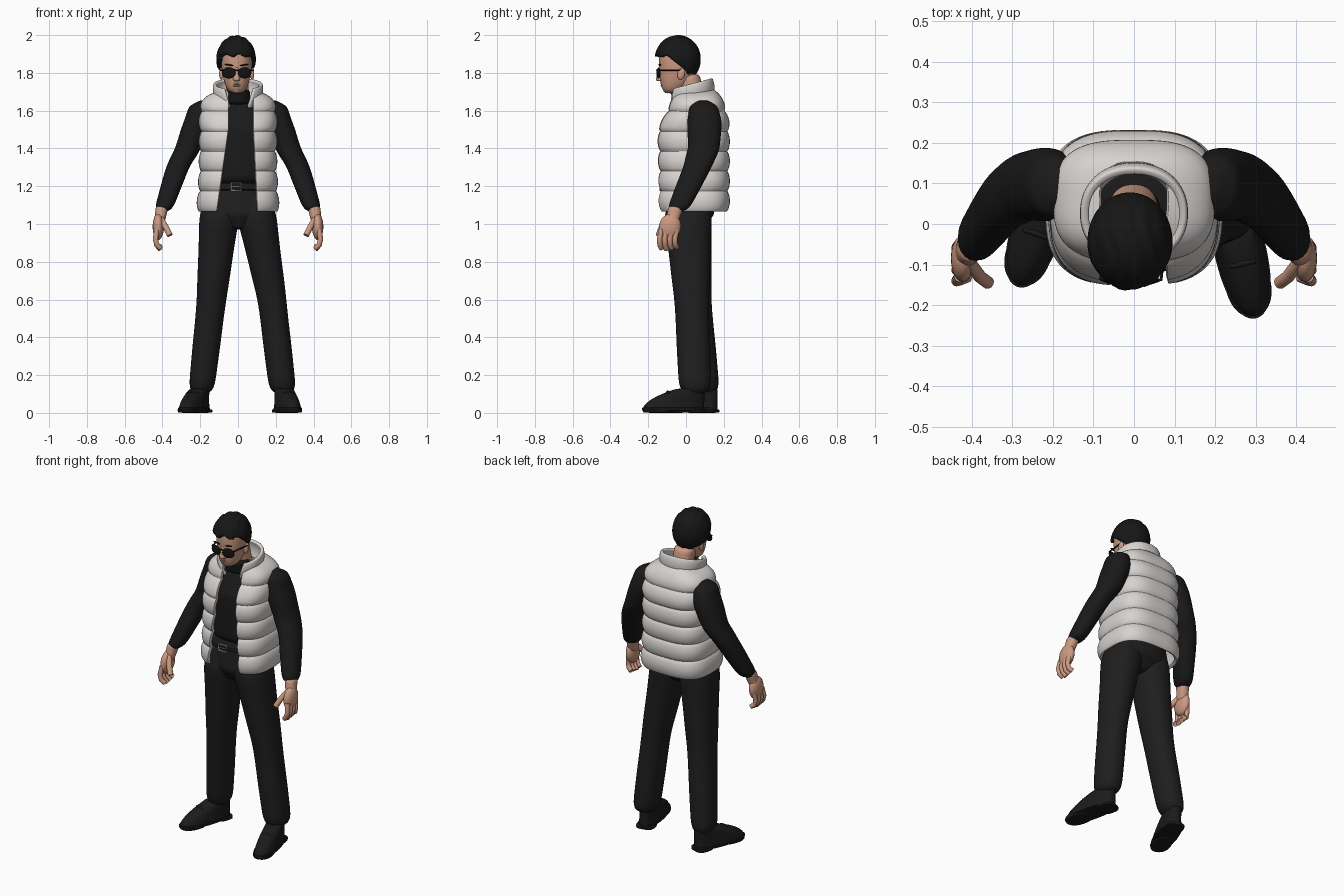
import bpy, bmesh
from math import sin, cos, pi, acos, radians, copysign
from mathutils import Matrix, Vector

if "Cube" in bpy.data.objects:
    bpy.data.objects.remove(bpy.data.objects["Cube"])


def material(name, red, green, blue):
    mat = bpy.data.materials.new(name)
    mat.use_nodes = True
    mat.diffuse_color = (red, green, blue, 1)
    node = next(n for n in mat.node_tree.nodes if n.type == "BSDF_PRINCIPLED")
    node.inputs["Base Color"].default_value = mat.diffuse_color
    return mat


def grey(name, value):
    return material(name, value, value, value)


white = material("vest_white", 0.68, 0.65, 0.63)
skin = material("skin", 0.6, 0.32, 0.22)
knit = grey("knit_black", 0.01)
cloth = grey("trouser_black", 0.013)
leather = grey("leather_black", 0.011)
hair_black = grey("hair_black", 0.008)
dark_glass = grey("dark_glass", 0.006)
steel = grey("steel", 0.6)


def add_object(name, data, mat):
    data.materials.append(mat)
    ob = bpy.data.objects.new(name, data)
    bpy.context.collection.objects.link(ob)
    return ob


def finish(name, bm, mat, subdivisions=0):
    bmesh.ops.recalc_face_normals(bm, faces=bm.faces[:])
    mesh = bpy.data.meshes.new(name)
    bm.to_mesh(mesh)
    bm.free()
    for poly in mesh.polygons:
        poly.use_smooth = True
    ob = add_object(name, mesh, mat)
    if subdivisions:
        mod = ob.modifiers.new("Subdivision", "SUBSURF")
        mod.levels = mod.render_levels = subdivisions
    return ob


def oval(angle, power):
    """Point on a unit superellipse; a higher power is boxier."""
    return [copysign(abs(w) ** (2 / power), w) for w in (cos(angle), sin(angle))]


def bridge(bm, loops, closed):
    for low, high in zip(loops, loops[1:]):
        for i in range(len(low) - (not closed)):
            j = (i + 1) % len(low)
            bm.faces.new((low[i], low[j], high[j], high[i]))


def loft(name, rings, mat, power=2.2, segments=20):
    """Closed body through level rings of (x, y, z, half width, half depth)."""
    bm = bmesh.new()
    loops = []
    for x, y, z, width, depth in rings:
        points = [oval(2 * pi * i / segments, power) for i in range(segments)]
        loops.append([bm.verts.new((x + width * u, y + depth * v, z)) for u, v in points])
    bridge(bm, loops, True)
    bm.faces.new(loops[0])
    bm.faces.new(loops[-1])
    return finish(name, bm, mat, 2)


def limb(name, joints, mat, depth=1.2, power=2.2, folds=0, side=1, steps=4):
    """Loft along joints of (x, y, z, half width), with soft cloth folds."""
    rings = []
    for start, end in zip(joints, joints[1:]):
        for k in range(steps):
            x, y, z, width = Vector(start).lerp(Vector(end), k / steps)
            width *= 1 + folds * sin(len(rings) * 2)
            rings.append((side * x, y, z, width, width * depth))
    x, y, z, width = joints[-1]
    rings.append((side * x, y, z, width, width * depth))
    return loft(name, rings, mat, power)


def ellipsoid(name, centre, size, mat, turn=0, axis="X"):
    bm = bmesh.new()
    bmesh.ops.create_uvsphere(bm, u_segments=20, v_segments=12, radius=1)
    place = Matrix.Translation(centre) @ Matrix.Rotation(radians(turn), 4, axis)
    bm.transform(place @ Matrix.Diagonal((*size, 1)))
    return finish(name, bm, mat)


def rod(name, points, radius, mat):
    curve = bpy.data.curves.new(name, "CURVE")
    curve.dimensions = "3D"
    curve.bevel_depth = radius
    curve.use_fill_caps = True
    spline = curve.splines.new("POLY")
    spline.points.add(len(points) - 1)
    for target, point in zip(spline.points, points):
        target.co = (*point, 1)
    spline.use_smooth = True
    return add_object(name, curve, mat)


def quilted_shell(name, bottom, top, bands, profile, puff, tilt=0, power=3):
    """Padded garment open in front; profile gives width, front, back, right and left edge."""
    bm = bmesh.new()
    loops, rows, segments = [], 10, 64
    for row in range(bands * rows + 1):
        z = bottom + (top - bottom) * row / (bands * rows)
        width, front, back, right, left = profile(z)
        swell = puff * (abs(sin(pi * row / rows)) ** 0.7 - 0.5)
        width, depth, middle = width + swell, (back - front) / 2 + swell, (back + front) / 2
        first = -acos((left / width) ** (power / 2))
        last = pi + acos((-right / width) ** (power / 2))
        loop = []
        for i in range(segments + 1):
            u, v = oval(first + (last - first) * i / segments, power)
            loop.append(bm.verts.new((width * u, middle + depth * v, z + tilt * depth * v)))
        loops.append(loop)
    bridge(bm, loops, False)
    ob = finish(name, bm, white)
    solid = ob.modifiers.new("Thickness", "SOLIDIFY")
    solid.thickness, solid.offset = 0.02, 0
    rim = ob.modifiers.new("Soft rim", "BEVEL")
    rim.width, rim.segments, rim.angle_limit = 0.006, 2, 1
    return ob


def vest_profile(z):
    rise = max(0, (z - 1.5) / 0.2)
    drop = max(0, 1.5 - z)
    return (0.19 - 0.1 * rise ** 6 + 0.2 * drop ** 3, -0.135 + 0.095 * rise, 0.215 - 0.06 * rise ** 2,
            -0.05 - 0.14 * drop, 0.08 + 0.05 * drop)


def collar_profile(z):
    rise = (z - 1.64) * 10
    return 0.105 + 0.02 * rise, -0.07 - 0.015 * rise, 0.135, -0.04 - 0.03 * rise, 0.05 + 0.03 * rise


# Padded vest and its standing collar
quilted_shell("padded_vest", 1.07, 1.7, 6, vest_profile, 0.015)
quilted_shell("vest_collar", 1.64, 1.74, 1, collar_profile, 0.012, tilt=0.27, power=2.2)

# Roll-neck sweater, belt and buckle
limb("sweater", [(0, 0.03, 1.2, 0.16), (0, 0.04, 1.5, 0.17), (0, 0.06, 1.6, 0.14), (0, 0.04, 1.65, 0.08)],
     knit, 0.85, 2.6)
limb("roll_neck", [(0, 0.02, 1.63, 0.07), (0, -0.01, 1.715, 0.062)], knit, folds=0.02)
limb("belt", [(0, 0.03, 1.175, 0.174), (0, 0.03, 1.22, 0.174)], leather, 0.9, 2.6)
corners = [(-0.01 + 0.026 * u, -0.135, 1.197 + 0.02 * v)
           for u, v in ((-1, -1), (1, -1), (1, 1), (-1, 1), (-1, -1))]
rod("buckle_frame", corners, 0.005, steel)
rod("buckle_prong", [(-0.036, -0.137, 1.197), (0.01, -0.137, 1.197)], 0.003, steel)

# Trousers
limb("trouser_seat", [(0, 0.03, 1.2, 0.165), (0, 0.02, 1.05, 0.175), (0, 0.01, 0.97, 0.1)], cloth, 0.75, 2.4)
waist, hip = (0.085, 0.02, 1.18, 0.085), (0.1, 0.01, 1.03, 0.106)
limb("left_trouser_leg", [waist, hip, (0.18, 0.03, 0.6, 0.077), (0.24, 0.05, 0.09, 0.072)], cloth, folds=0.015)
limb("right_trouser_leg", [waist, hip, (0.14, 0.04, 0.6, 0.079), (0.197, 0.1, 0.09, 0.068)], cloth,
     folds=0.015, side=-1)

# Shoes turned outward about the ankle
for side, ankle, turn in (("left", (0.24, 0.03, 0), 13), ("right", (-0.2, 0.1, 0), -19)):
    place = Matrix.Translation(ankle) @ Matrix.Rotation(radians(turn), 4, "Z")
    upper = []
    for k in range(9):
        f = k / 8
        length = 0.17 - 0.1 * f ** 2
        upper.append((0, 0.07 - length, 0.012 + 0.12 * f, 0.063 - 0.015 * f, length))
    parts = [loft(side + "_shoe", upper, leather),
             limb(side + "_sole", [(0, -0.1, 0.01, 0.065), (0, -0.1, 0.03, 0.065)], leather, 2.65),
             limb(side + "_heel", [(0, 0.02, 0, 0.055), (0, 0.02, 0.02, 0.055)], leather, 1, 3),
             limb(side + "_tread", [(0, -0.18, 0, 0.055), (0, -0.18, 0.02, 0.058)], leather, 1.5)]
    for y in (-0.13, -0.1):
        parts.append(rod(side + "_lace", [(-0.03, y, 0.1), (0, y, 0.11), (0.03, y, 0.1)], 0.008, leather))
    for ob in parts:
        ob.matrix_world = place

# Sleeves and hands
for side, s in (("left", 1), ("right", -1)):
    limb(side + "_sleeve", [(0.18, 0.09, 1.655, 0.02), (0.198, 0.093, 1.625, 0.06), (0.21, 0.098, 1.55, 0.076),
                            (0.265, 0.095, 1.4, 0.07), (0.32, 0.06, 1.3, 0.063), (0.4, -0.05, 1.06, 0.047)],
         knit, 1.22, folds=0.02, side=s, steps=3)
    limb(side + "_wrist", [(0.4, -0.05, 1.1, 0.035), (0.42, -0.08, 0.99, 0.027)], skin, side=s)
    ellipsoid(side + "_palm", (s * 0.422, -0.085, 0.985), (0.03, 0.058, 0.07), skin, -10)
    for i, finger in enumerate(("index", "middle", "ring", "little")):
        y, tip = -0.13 + 0.027 * i, 0.865 + 0.006 * abs(i - 1)
        rod(f"{side}_{finger}_finger", [(s * 0.43, y, 0.97), (s * 0.437, y - 0.01, 0.92),
                                        (s * 0.43, y - 0.008, 0.89), (s * 0.41, y, tip)], 0.014, skin)
    rod(side + "_thumb", [(s * 0.41, -0.09, 1.03), (s * 0.38, -0.13, 0.98), (s * 0.36, -0.145, 0.94)], 0.016, skin)

# Head, neck and face
middle = -0.007
limb("neck", [(0, 0.045, 1.64, 0.06), (middle, 0.01, 1.8, 0.062)], skin, 1)
head = [(-0.08, 1.69, 0.035, 0.035), (-0.06, 1.73, 0.062, 0.075), (-0.04, 1.8, 0.08, 0.1),
        (-0.04, 1.9, 0.087, 0.11), (-0.04, 1.96, 0.06, 0.08)]
loft("head", [(middle, *ring) for ring in head], skin)
limb("nose", [(middle, -0.137, 1.755, 0.021), (middle, -0.135, 1.83, 0.01)], skin)
ellipsoid("chin", (middle, -0.1, 1.71), (0.028, 0.02, 0.018), skin)
for z in (1.733, 1.743):
    ellipsoid("lip", (middle, -0.123, z), (0.024, 0.012, 0.006), skin)

# Ears, brows and sunglasses
for s in (-1, 1):
    ellipsoid("ear", (middle + s * 0.082, -0.025, 1.795), (0.011, 0.02, 0.032), skin, -15)
    ellipsoid("eyebrow", (middle + s * 0.04, -0.139, 1.842), (0.024, 0.008, 0.004), hair_black, -8 * s, "Y")
    ellipsoid("lens", (middle + s * 0.042, -0.145, 1.8), (0.037, 0.006, 0.029), dark_glass, 14 * s, "Z")
    rod("glasses_arm", [(middle + s * x, y, 1.815) for x, y in ((0, -0.155), (0.074, -0.137), (0.087, -0.02))],
        0.004, dark_glass)

# Swept-back hair: a ridged cap tucked into the head below the hairline
bm = bmesh.new()
bmesh.ops.create_uvsphere(bm, u_segments=72, v_segments=48, radius=1)
centre = Vector((-0.01, -0.044, 1.872))
for vert in bm.verts:
    x, y, z = vert.co
    ridge = 1 + 0.02 * sin(17 * x + 2.5 * sin(3 * y)) * abs(z)
    offset = Vector((0.105 * x, 0.122 * y, 0.126 * z)) * ridge
    forward = min(1, max(0, 0.55 - 0.8 * y))
    hairline = -0.1 + 0.12 * forward + 0.008 * sin(8 * x)
    vert.co = centre + offset * (0.6 if offset.z < hairline else 1)
finish("hair", bm, hair_black)
